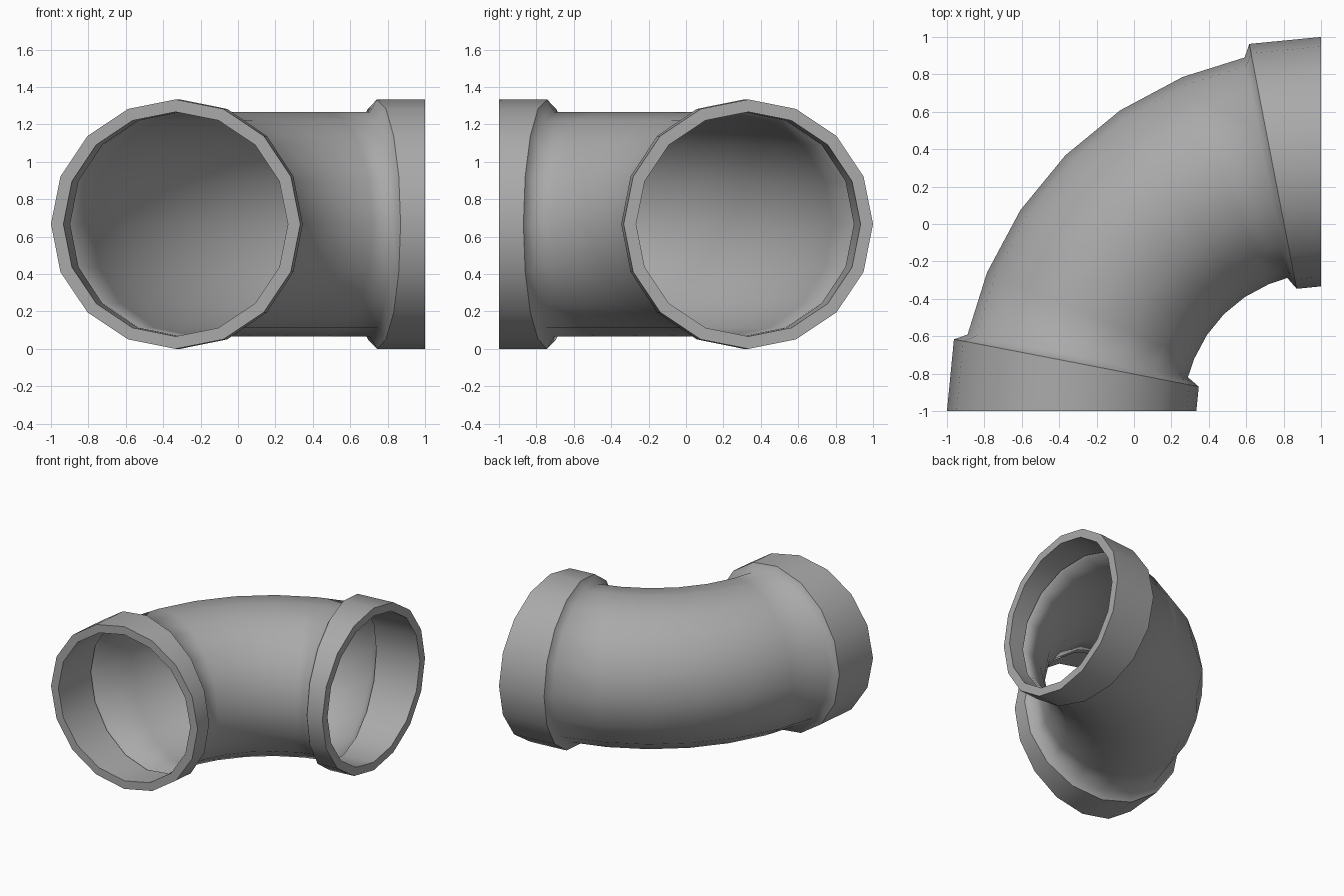
import bpy, bmesh
from math import sin, cos, pi, radians

if "Cube" in bpy.data.objects:
    bpy.data.objects.remove(bpy.data.objects["Cube"])

SIDES, STEP, RIM = 16, 11.25, 10.95   # facets round pipe, bend segment, collar length (degrees)
BEND, CZ = 4 / 3, 2 / 3               # bend radius and height of the pipe axis
COLLAR, TUBE = 2 / 3, 0.6

bm = bmesh.new()


def ring(angle, r, shift=0.0):
    """Circle round the bend axis; shift slides it along the pipe direction."""
    a = radians(angle)
    out = []
    for i in range(SIDES):
        t = 2 * pi * i / SIDES
        d = BEND + r * cos(t)
        out.append(bm.verts.new((1 - d * cos(a) + shift * sin(a),
                                 -1 + d * sin(a) + shift * cos(a),
                                 CZ + r * sin(t))))
    return out


# Inner sleeve, mouth, collar and step, then the thin bend, then the same mirrored
end = [(RIM, TUBE, 0.004), (0, TUBE, 0), (0, COLLAR, 0),
       (RIM, COLLAR, 0.004), (RIM, TUBE, 0.042)]
rows = end + [(STEP * i, TUBE, 0) for i in range(2, 7)]
rows += [(90 - a, r, -s) for a, r, s in reversed(end)]
loops = [ring(*row) for row in rows]
for a, b in zip(loops, loops[1:]):
    for i in range(SIDES):
        j = (i + 1) % SIDES
        bm.faces.new((a[i], b[i], b[j], a[j])).smooth = True
bmesh.ops.recalc_face_normals(bm, faces=bm.faces)

# Crisp edges on the pipe mouths and collar rims
for k in (1, 2, 3, -2, -3, -4):
    for i in range(SIDES):
        bm.edges.get((loops[k][i], loops[k][(i + 1) % SIDES])).smooth = False

mesh = bpy.data.meshes.new("pipe_elbow")
bm.to_mesh(mesh)
bm.free()
grey = bpy.data.materials.new("dark_grey")
grey.diffuse_color = (0.4, 0.4, 0.4, 1)
grey.use_nodes = True
grey.node_tree.nodes["Principled BSDF"].inputs["Base Color"].default_value = grey.diffuse_color
mesh.materials.append(grey)
bpy.context.collection.objects.link(bpy.data.objects.new("pipe_elbow", mesh))
